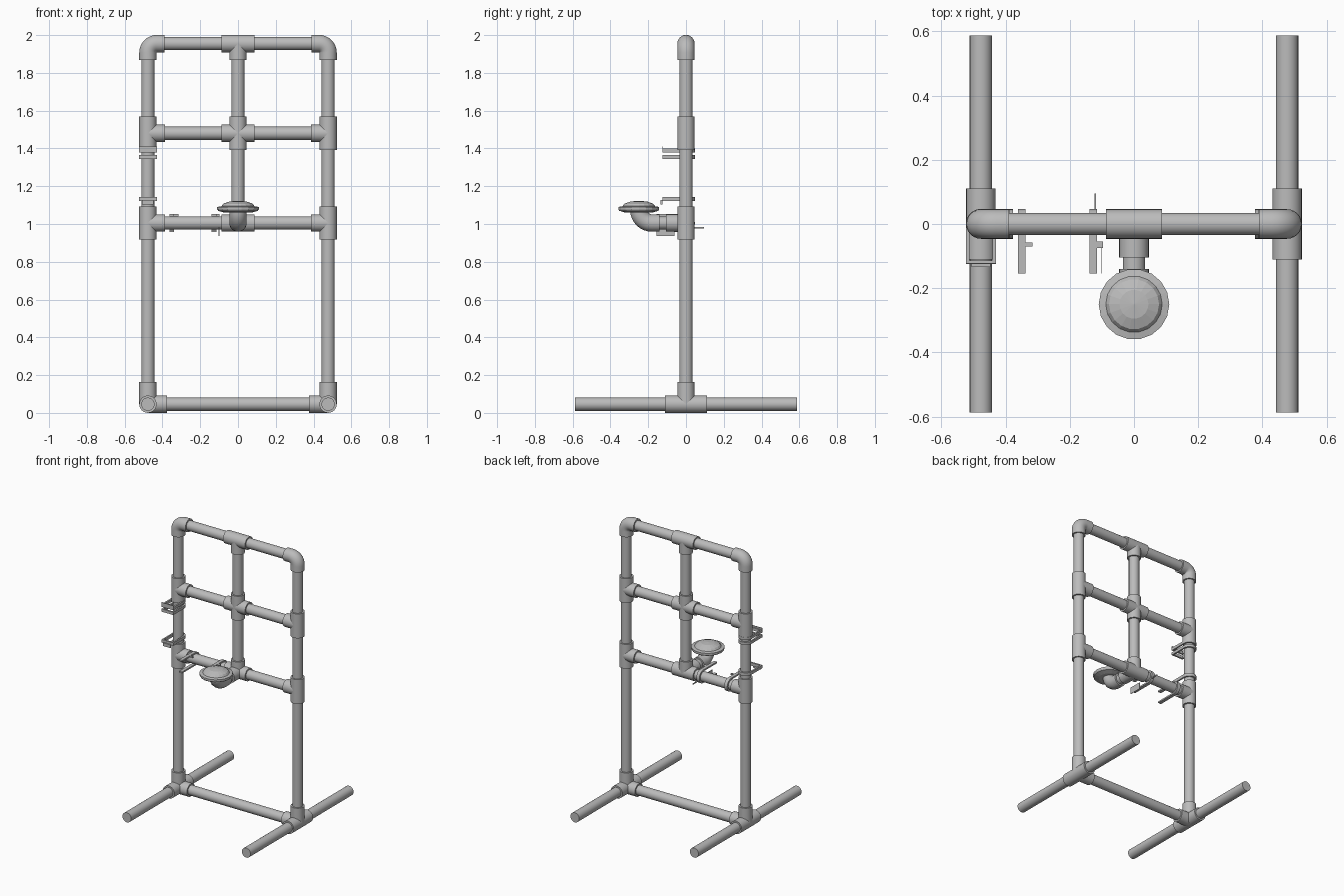
import bpy, bmesh, math
from mathutils import Vector, Matrix

if "Cube" in bpy.data.objects:
    bpy.data.objects.remove(bpy.data.objects["Cube"])

grey = bpy.data.materials.new("pipe grey")
grey.diffuse_color = (0.5, 0.5, 0.5, 1)
grey.use_nodes = True
grey.node_tree.nodes["Principled BSDF"].inputs["Base Color"].default_value = grey.diffuse_color

X, ZB, ZM, ZU, ZT = 0.477, 0.046, 1.005, 1.48, 1.955   # post offset and rail heights
RP, RF = 0.035, 0.046                                  # pipe and fitting radius


def finish(name, bm, smooth=True):
    bmesh.ops.recalc_face_normals(bm, faces=bm.faces)
    me = bpy.data.meshes.new(name)
    bm.to_mesh(me)
    bm.free()
    me.materials.append(grey)
    ob = bpy.data.objects.new(name, me)
    bpy.context.collection.objects.link(ob)
    if smooth:
        bpy.ops.object.select_all(action='DESELECT')
        ob.select_set(True)
        bpy.context.view_layer.objects.active = ob
        bpy.ops.object.shade_smooth_by_angle(angle=math.radians(25))
    return ob


def add_rod(bm, a, b, r, n=24):
    a, b = Vector(a), Vector(b)
    d = b - a
    m = Matrix.Translation((a + b) / 2) @ d.to_track_quat('Z', 'Y').to_matrix().to_4x4()
    bmesh.ops.create_cone(bm, cap_ends=True, segments=n, radius1=r, radius2=r,
                          depth=d.length, matrix=m)


def add_box(bm, lo, hi, m=Matrix()):
    lo, hi = Vector(lo), Vector(hi)
    s = Matrix.Diagonal((*(hi - lo), 1))
    bmesh.ops.create_cube(bm, size=1, matrix=m @ Matrix.Translation((lo + hi) / 2) @ s)


def pipe(name, a, b):
    bm = bmesh.new()
    add_rod(bm, a, b, RP)
    finish(name, bm)


def fitting(name, c, dirs):
    """Hub with one socket along every given vector."""
    bm = bmesh.new()
    c = Vector(c)
    dirs = [Vector(d) for d in dirs]
    while dirs:
        d = dirs.pop(0)
        opposite = [e for e in dirs if (e + d).length < 0.01]
        start = c
        if opposite:
            start = c + opposite[0]
            dirs.remove(opposite[0])
        add_rod(bm, start, c + d, RF)
    finish(name, bm)


def elbow(name, c, d1, d2, leg, bend):
    """Quarter bend joining the directions d1 and d2, swept with a round section."""
    bm = bmesh.new()
    c, d1, d2 = Vector(c), Vector(d1), Vector(d2)
    side = d1.cross(d2)
    mid = c + (d1 + d2) * bend
    path = [(c + d1 * leg, d2)]
    for i in range(9):
        t = math.pi / 2 * i / 8
        out = -d2 * math.cos(t) - d1 * math.sin(t)
        path.append((mid + out * bend, -out))
    path.append((c + d2 * leg, d1))
    rings = []
    for p, u in path:
        rings.append([bm.verts.new(p + (u * math.cos(a) + side * math.sin(a)) * RF)
                      for a in (math.tau * k / 24 for k in range(24))])
    for r, s in zip(rings, rings[1:]):
        for k in range(24):
            bm.faces.new((r[k], r[(k + 1) % 24], s[(k + 1) % 24], s[k]))
    bm.faces.new(rings[0])
    bm.faces.new(rings[-1])
    finish(name, bm)


def clip(name, loc, rot, reach, h, bar, extras=()):
    """Open ring round a pipe (local z) with two arms towards -y and a front bar."""
    bm = bmesh.new()
    m = Matrix.Translation(loc) @ rot
    ro, ri, n = 0.047, 0.034, 16
    prof = []
    for i in range(n + 1):
        a = math.pi * i / n
        prof.append([bm.verts.new(m @ Vector((r * math.cos(a), r * math.sin(a), z)))
                     for r, z in ((ri, -h), (ro, -h), (ro, h), (ri, h))])
    for p, q in zip(prof, prof[1:]):
        for k in range(4):
            bm.faces.new((p[k], p[(k + 1) % 4], q[(k + 1) % 4], q[k]))
    bm.faces.new(prof[0])
    bm.faces.new(prof[-1])
    for s in (-1, 1):
        x0, x1 = sorted((s * 0.036, s * 0.047))
        add_box(bm, (x0, -reach, -h), (x1, 0, h), m)
    if bar:
        add_box(bm, (-0.047, -reach, -h), (0.047, -reach + 0.012, h), m)
    for lo, hi in extras:
        add_box(bm, lo, hi, m)
    finish(name, bm)


# side posts, feet and their fittings
for side, s in (("left", -1), ("right", 1)):
    x = s * X
    pipe(f"{side}_post", (x, 0, ZB), (x, 0, ZT - 0.06))
    pipe(f"{side}_foot", (x, -0.588, ZB), (x, 0.588, ZB))
    fitting(f"{side}_foot_joint", (x, 0, ZB),
            [(0, -0.11, 0), (0, 0.11, 0), (0, 0, 0.118), (-s * 0.1, 0, 0)])
    for level, z in (("middle", ZM), ("upper", ZU)):
        fitting(f"{side}_{level}_tee", (x, 0, z),
                [(0, 0, 0.088), (0, 0, -0.088), (-s * 0.09, 0, 0)])
    elbow(f"{side}_top_elbow", (x, 0, ZT), (-s, 0, 0), (0, 0, -1), 0.088, 0.048)

# cross rails
for name, z in (("base", ZB), ("middle", ZM), ("upper", ZU), ("top", ZT)):
    e = X - 0.06
    pipe(f"{name}_rail", (-e, 0, z), (e, 0, z))

# centre post and fittings
pipe("centre_post", (0, 0, ZM), (0, 0, ZT))
L, R, U, D = (-0.088, 0, 0), (0.088, 0, 0), (0, 0, 0.088), (0, 0, -0.088)
fitting("top_tee", (0, 0, ZT), [L, R, D])
fitting("centre_cross", (0, 0, ZU), [L, R, U, D])
fitting("lower_centre_joint", (0, 0, ZM), [L, R, U, (0, -0.105, 0)])

# forward outlet with round button
pipe("outlet_pipe", (0, -0.04, ZM), (0, -0.17, ZM))
elbow("outlet_elbow", (0, -0.25, ZM), (0, 1, 0), (0, 0, 1), 0.11, 0.07)
bm = bmesh.new()
profile = [(0, 1.06), (0.072, 1.06), (0.105, 1.07), (0.11, 1.078), (0.11, 1.09),
           (0.088, 1.094), (0.078, 1.107), (0.045, 1.119), (0, 1.123)]
vs = [bm.verts.new((r, -0.25, z)) for r, z in profile]
es = [bm.edges.new(p) for p in zip(vs, vs[1:])]
bmesh.ops.spin(bm, geom=vs + es, cent=(0, -0.25, 0), axis=(0, 0, 1),
               angle=math.tau, steps=18)
bmesh.ops.remove_doubles(bm, verts=bm.verts, dist=0.0005)
finish("round_button", bm, smooth=False)

# clips on the left post
I = Matrix()
clip("upper_post_clip", (-X, 0, 1.389), I, 0.125, 0.010, True,
     [((-0.047, -0.125, 0.01), (0.047, -0.121, 0.022))])
clip("second_post_clip", (-X, 0, 1.354), I, 0.125, 0.010, True)
clip("lower_post_clip", (-X, 0, 1.132), I, 0.125, 0.011, True,
     [((-0.03, -0.134, -0.028), (0.03, -0.125, -0.005))])

# clips on the middle rail
T = Matrix.Rotation(math.pi / 2, 4, 'Y')
clip("outer_rail_clip", (-0.35, 0, ZM), T, 0.155, 0.012, False,
     [((-0.047, -0.07, 0.01), (-0.036, -0.058, 0.034))])
clip("inner_rail_clip", (-0.127, 0, ZM), T, 0.155, 0.012, False,
     [((-0.047, -0.075, 0.01), (-0.036, -0.055, 0.03)),
      ((0.02, -0.155, 0.025), (0.068, -0.06, 0.028)),
      ((0.02, 0.04, 0.004), (0.028, 0.095, 0.008))])
